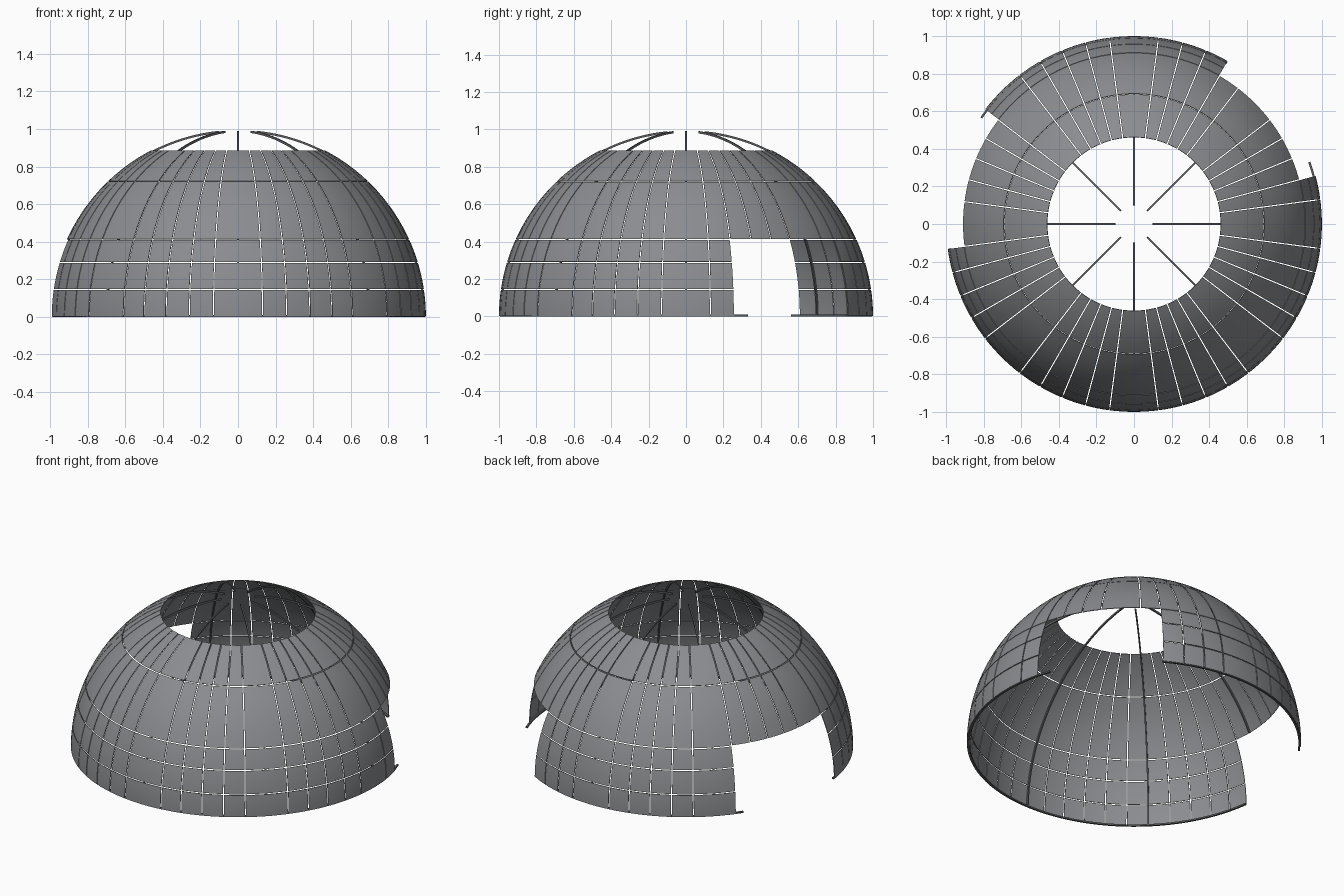
import bpy
import bmesh
from math import radians, degrees, asin, sin, cos

if "Cube" in bpy.data.objects:
    bpy.data.objects.remove(bpy.data.objects["Cube"])


def material(name, colour):
    mat = bpy.data.materials.new(name)
    mat.use_nodes = True
    mat.diffuse_color = (*colour, 1)
    mat.node_tree.nodes["Principled BSDF"].inputs["Base Color"].default_value = (*colour, 1)
    return mat


PANEL = material("panel grey", (0.26, 0.265, 0.28))
FRAME = material("frame dark grey", (0.11, 0.115, 0.12))


def shell_block(bm, radii, elevations, azimuths, inset, rows, columns):
    """Closed curved block on a sphere; inset trims both sides by a constant width."""
    e0, e1 = elevations
    a0, a1 = (radians(a) for a in azimuths)
    grid = {}
    for j in range(rows + 1):
        e = e0 + (e1 - e0) * j / rows
        trim = inset / cos(e)
        for i in range(columns + 1):
            a = a0 + trim + (a1 - a0 - 2 * trim) * i / columns
            for k, r in enumerate(radii):
                grid[i, j, k] = bm.verts.new((r * cos(e) * cos(a), r * cos(e) * sin(a), r * sin(e)))

    def face(*keys):
        bm.faces.new([grid[key] for key in keys])

    for i in range(columns):
        for j in range(rows):
            for k in (0, 1):
                face((i, j, k), (i + 1, j, k), (i + 1, j + 1, k), (i, j + 1, k))
        for j in (0, rows):
            face((i, j, 0), (i + 1, j, 0), (i + 1, j, 1), (i, j, 1))
    for j in range(rows):
        for i in (0, columns):
            face((i, j, 0), (i, j + 1, 0), (i, j + 1, 1), (i, j, 1))


def finish(bm, name, mat):
    bmesh.ops.recalc_face_normals(bm, faces=bm.faces)
    mesh = bpy.data.meshes.new(name)
    bm.to_mesh(mesh)
    bm.free()
    mesh.materials.append(mat)
    obj = bpy.data.objects.new(name, mesh)
    bpy.context.collection.objects.link(obj)
    bpy.ops.object.select_all(action="DESELECT")
    obj.select_set(True)
    bpy.context.view_layer.objects.active = obj
    bpy.ops.object.shade_smooth_by_angle(angle=radians(35))


STEP = 7.5
GAP = 0.003
OPENINGS = ((15, 60), (142.5, 187.5))
LEVELS = [asin(z) for z in (0, 0.145, 0.29, 0.412, 0.722, 0.888)]
LOWER_BANDS = 3


def in_opening(azimuth):
    return any(a < azimuth < b for a, b in OPENINGS)


# Seams lie on every step except where a rib backs the cladding
seams = [n * STEP for n in range(1, 49) if (n * STEP) % 45]
seams.append(seams[0] + 360)

# Cladding panels, one object per horizontal band
for band, (low, high) in enumerate(zip(LEVELS, LEVELS[1:])):
    bm = bmesh.new()
    for a, b in zip(seams, seams[1:]):
        # Openings may end on a rib line, so trim the panel to the open edges
        cells = [c for c in (a, a + STEP) if c < b]
        if band < LOWER_BANDS:
            cells = [c for c in cells if not in_opening(c + STEP / 2)]
        if cells:
            shell_block(bm, (0.996, 1), (low + GAP, high - GAP),
                        (cells[0], cells[-1] + STEP), GAP, 6, 4 * len(cells))
    finish(bm, f"panel_band_{band + 1}", PANEL)

# Eight meridian ribs, cut short above the openings
bm = bmesh.new()
for n in range(8):
    start = LEVELS[LOWER_BANDS] if in_opening(n * 45) else 0
    shell_block(bm, (0.984, 0.9955), (start, radians(84.2)), (n * 45, n * 45), -0.0045, 40, 1)
finish(bm, "ribs", FRAME)

# Base rail, running a little way into each opening
bm = bmesh.new()
for span in ((60, 145.2), (187.5, 379.5)):
    shell_block(bm, (0.984, 0.9955), (0, 0.01), span, 0, 1, 72)
finish(bm, "base_rail", FRAME)
